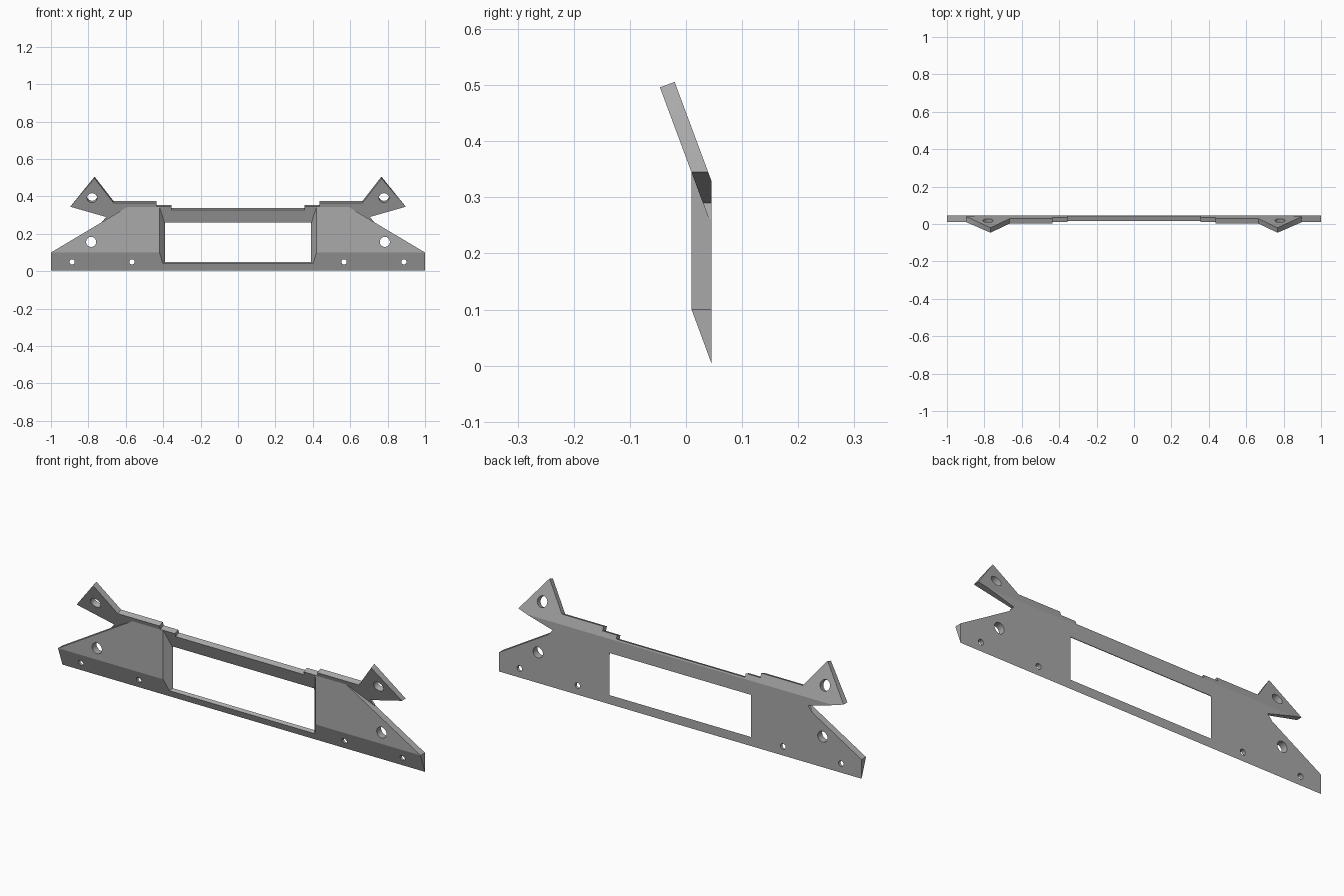
import bpy
import bmesh
import math
from mathutils import Vector, Matrix

cube = bpy.data.objects.get("Cube")
if cube:
    bpy.data.objects.remove(cube)

grey = bpy.data.materials.new("plain grey")
grey.use_nodes = True
colour = (0.4, 0.4, 0.4, 1)
grey.diffuse_color = colour
grey.node_tree.nodes["Principled BSDF"].inputs["Base Color"].default_value = colour

BACK = 0.045      # rear plane of the plate
LEAN = 0.372      # forward lean of the upper sheet per unit height
THICK = 0.028     # sheet thickness


def add_object(name, bm):
    bmesh.ops.recalc_face_normals(bm, faces=bm.faces)
    mesh = bpy.data.meshes.new(name)
    bm.to_mesh(mesh)
    bm.free()
    mesh.materials.append(grey)
    obj = bpy.data.objects.new(name, mesh)
    bpy.context.collection.objects.link(obj)
    return obj


def loft(name, first, second):
    """Closed solid between two matching outlines."""
    bm = bmesh.new()
    a = [bm.verts.new(p) for p in first]
    b = [bm.verts.new(p) for p in second]
    bm.faces.new(a)
    bm.faces.new(b)
    for i in range(len(a)):
        j = (i + 1) % len(a)
        bm.faces.new((a[i], a[j], b[j], b[i]))
    bmesh.ops.triangulate(bm, faces=[f for f in bm.faces if len(f.verts) == 4])
    return add_object(name, bm)


def cylinder(name, centre, axis, radius):
    bm = bmesh.new()
    turn = Vector((0, 0, 1)).rotation_difference(Vector(axis)).to_matrix().to_4x4()
    bmesh.ops.create_cone(bm, cap_ends=True, segments=24, radius1=radius, radius2=radius,
                          depth=0.12, matrix=Matrix.Translation(centre) @ turn)
    return add_object(name, bm)


def combine(target, tool, operation):
    """Apply a boolean and discard the tool."""
    mod = target.modifiers.new("join", "BOOLEAN")
    mod.operation, mod.solver, mod.object = operation, "EXACT", tool
    graph = bpy.context.evaluated_depsgraph_get()
    mesh = bpy.data.meshes.new_from_object(target.evaluated_get(graph))
    target.modifiers.clear()
    target.data = mesh
    bpy.data.objects.remove(tool)


# Lower plate: side profile swept across the full width
profile = [(BACK, 0.005), (0.01, 0.1), (0.01, 0.345), (0.0395, 0.345), (BACK, 0.33)]
frame = loft("mounting_frame", [(-1, y, z) for y, z in profile], [(1, y, z) for y, z in profile])

# Sloping shoulders
for side in (-1, 1):
    corner = [(1.1, 0.0405), (0.5, 0.398), (1.1, 0.5)]
    combine(frame, loft("shoulder_cutter", [(side * x, -0.1, z) for x, z in corner],
                        [(side * x, 0.1, z) for x, z in corner]), "DIFFERENCE")


# Central opening with flared sides and sill
def opening(y):
    half, sill = 0.39 + (BACK - y) * 0.857, 0.05 - (BACK - y) * 0.77
    return [(-half, y, sill), (half, y, sill), (half, y, 0.5), (-half, y, 0.5)]


combine(frame, loft("opening_cutter", opening(0), opening(0.06)), "DIFFERENCE")

# Leaning upper sheet: half outline as x, z, and whether its edge is square to the sheet
half = [(0.355, 0.328, 1), (0.355, 0.345, 1), (0.435, 0.345, 1), (0.435, 0.365, 1),
        (0.665, 0.365, 1), (0.767, 0.496, 1), (0.897, 0.345, 0), (0.705, 0.29, 0),
        (0.748, 0.24, 0), (0.39, 0.24, 0), (0.39, 0.26, 0)]
outline = half + [(-x, z, s) for x, z, s in reversed(half)]
tilt = math.atan(LEAN)
normal = Vector((0, math.cos(tilt), math.sin(tilt)))
level = Vector((0, 1 / math.cos(tilt), 0))


def on_sheet(x, z):
    return Vector((x, BACK - LEAN * (z - 0.25), z))


front = [on_sheet(x, z) for x, z, s in outline]
rear = [p + (normal if s else level) * THICK for p, (x, z, s) in zip(front, outline)]
sheet = loft("upper_sheet", front, rear)

# Trim the sheet flush with the back of the plate
box = [(-2, -1), (2, -1), (2, 1), (-2, 1)]
combine(sheet, loft("back_trim", [(x, BACK, z) for x, z in box],
                    [(x, 1, z) for x, z in box]), "DIFFERENCE")
combine(frame, sheet, "UNION")

# Bolt holes in the plate and the two ears
for side in (-1, 1):
    for x, z, radius in [(0.785, 0.157, 0.027), (0.567, 0.05, 0.014), (0.887, 0.05, 0.014)]:
        combine(frame, cylinder("hole_cutter", (side * x, 0.03, z), (0, 1, 0), radius), "DIFFERENCE")
    ear = on_sheet(side * 0.78, 0.392)
    combine(frame, cylinder("ear_hole_cutter", ear, normal, 0.027), "DIFFERENCE")

# Smooth hole walls, crisp edges elsewhere
bpy.ops.object.select_all(action="DESELECT")
frame.select_set(True)
bpy.context.view_layer.objects.active = frame
bpy.ops.object.shade_smooth_by_angle(angle=math.radians(16))
